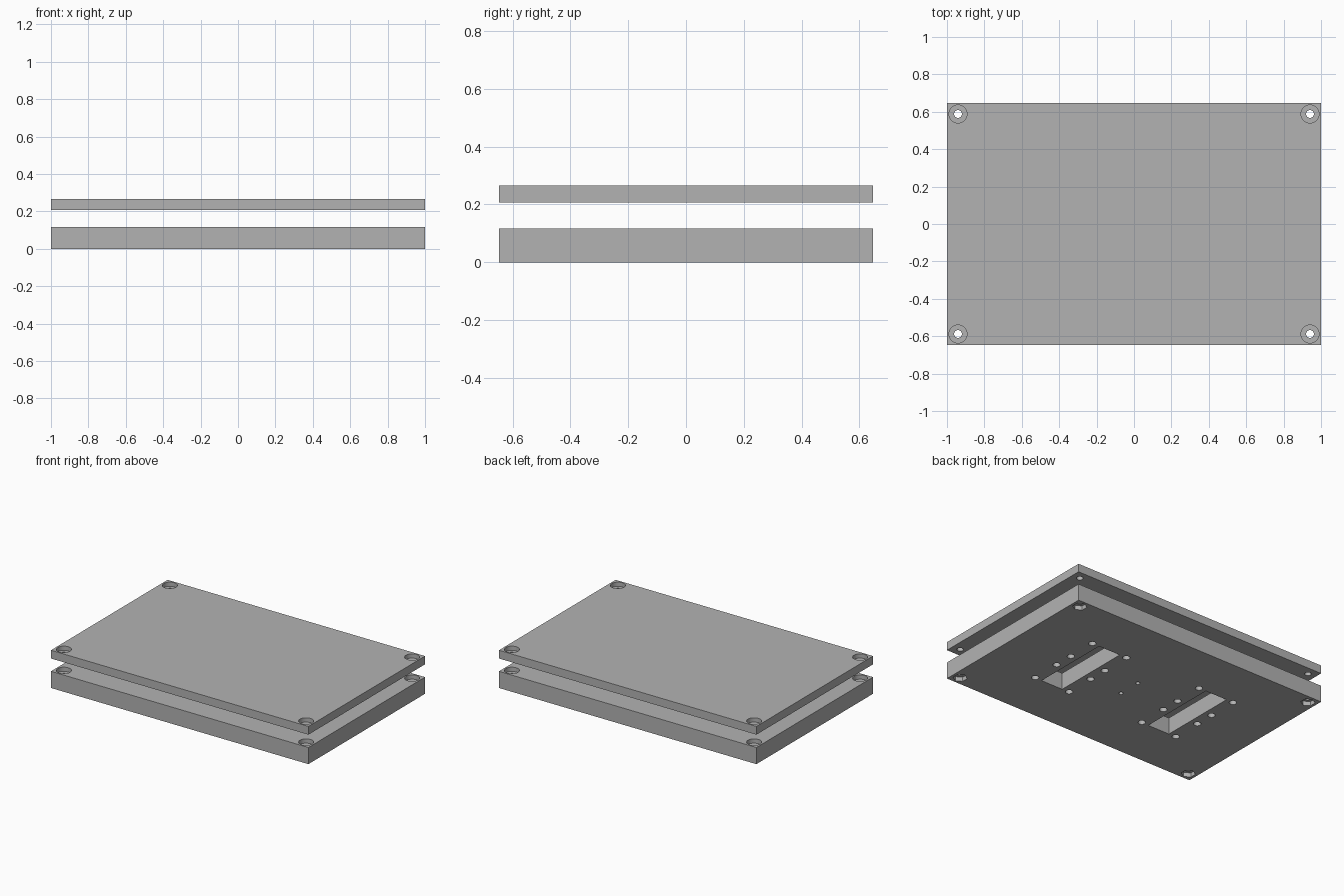
import bpy
import math

if "Cube" in bpy.data.objects:
    bpy.data.objects.remove(bpy.data.objects["Cube"], do_unlink=True)

grey = bpy.data.materials.new("plain grey")
grey.use_nodes = True
grey.diffuse_color = (0.45, 0.45, 0.45, 1)
grey.node_tree.nodes["Principled BSDF"].inputs["Base Color"].default_value = (0.45, 0.45, 0.45, 1)

WIDTH, DEPTH = 2.0, 1.294
CORNERS = [(sx * 0.941, sy * 0.588) for sx in (-1, 1) for sy in (-1, 1)]


def box(name, x, y, z0, z1, w, d):
    bpy.ops.mesh.primitive_cube_add(size=1, location=(x, y, (z0 + z1) / 2))
    ob = bpy.context.object
    ob.name = name
    ob.scale = (w, d, z1 - z0)
    bpy.ops.object.transform_apply(location=False, rotation=False, scale=True)
    ob.data.materials.append(grey)
    return ob


def drill(x, y, z0, z1, radius, sides=32):
    bpy.ops.mesh.primitive_cylinder_add(vertices=sides, radius=radius, depth=z1 - z0,
                                        location=(x, y, (z0 + z1) / 2))
    ob = bpy.context.object
    ob.data.materials.append(grey)
    return ob


def cut(plate, cutter):
    cutter.hide_render = True
    mod = plate.modifiers.new("cut", 'BOOLEAN')
    mod.operation = 'DIFFERENCE'
    mod.solver = 'EXACT'
    mod.object = cutter
    bpy.context.view_layer.objects.active = plate
    bpy.ops.object.modifier_apply(modifier=mod.name)
    bpy.data.objects.remove(cutter, do_unlink=True)


def finish(plate):
    bpy.ops.object.select_all(action='DESELECT')
    plate.select_set(True)
    bpy.context.view_layer.objects.active = plate
    bpy.ops.object.shade_smooth_by_angle(angle=math.radians(30))


# Two plates, each with screw holes sunk into the top at the corners
base = box("base_plate", 0, 0, 0, 0.117, WIDTH, DEPTH)
lid = box("lid_plate", 0, 0, 0.207, 0.265, WIDTH, DEPTH)
for plate, bottom, top in ((base, 0, 0.117), (lid, 0.207, 0.265)):
    for x, y in CORNERS:
        cut(plate, drill(x, y, top - 0.03, top + 0.05, 0.048))
        cut(plate, drill(x, y, bottom - 0.05, top + 0.05, 0.021))

# Hexagonal nut pockets under the base
for x, y in CORNERS:
    cut(base, drill(x, y, -0.05, 0.03, 0.046, 6))

# Two long slots, each with eight mounting holes around it
for side in (-1, 1):
    cx = side * 0.44
    cut(base, box("slot_cutter", cx, 0, -0.05, 0.17, 0.17, 0.566))
    for dx in (-0.14, 0.14):
        for y in (-0.281, -0.07, 0.07, 0.281):
            cut(base, drill(cx + dx, y, -0.05, 0.17, 0.024, 24))

# Pair of small holes near the middle
for y in (-0.083, 0.083):
    cut(base, drill(0.038, y, -0.05, 0.17, 0.014, 24))

finish(base)
finish(lid)
